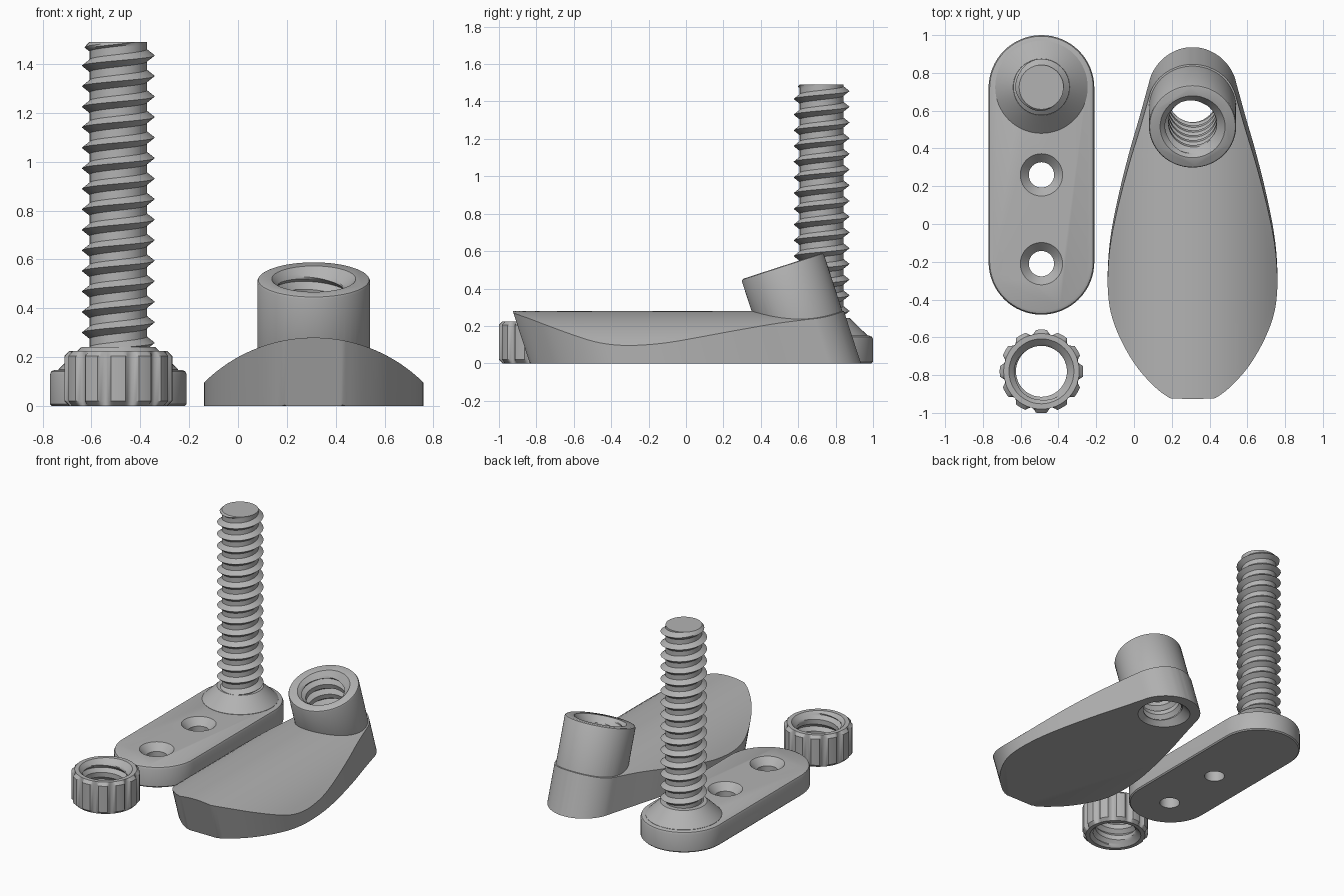
import bpy, bmesh, math
from mathutils import Matrix, Vector

cube = bpy.data.objects.get("Cube")
if cube:
    bpy.data.objects.remove(cube, do_unlink=True)

grey = bpy.data.materials.new("plain grey")
grey.use_nodes = True
colour = (0.45, 0.45, 0.45, 1)
grey.diffuse_color = colour
grey.node_tree.nodes["Principled BSDF"].inputs["Base Color"].default_value = colour

PITCH = 0.084
TILT = math.radians(18)
BOLT_X, BOLT_Y = -0.49, 0.725
NUT_Y, NUT_H = -0.78, 0.225
FOOT_X, BORE_Y = 0.31, 0.684


def finish(name, bm, matrix=Matrix()):
    bmesh.ops.recalc_face_normals(bm, faces=bm.faces)
    mesh = bpy.data.meshes.new(name)
    bm.to_mesh(mesh)
    bm.free()
    mesh.transform(matrix)
    mesh.materials.append(grey)
    ob = bpy.data.objects.new(name, mesh)
    bpy.context.collection.objects.link(ob)
    return ob


def activate(ob):
    bpy.ops.object.select_all(action='DESELECT')
    ob.select_set(True)
    bpy.context.view_layer.objects.active = ob


def combine(ob, other, operation):
    """Apply a boolean and remove the helper object."""
    other.hide_render = True
    mod = ob.modifiers.new("boolean", 'BOOLEAN')
    mod.object, mod.operation, mod.solver = other, operation, 'EXACT'
    activate(ob)
    bpy.ops.object.modifier_apply(modifier=mod.name)
    bpy.data.objects.remove(other, do_unlink=True)


def loft(bm, rings):
    """Skin closed rings of points and cap both ends."""
    rows = [[bm.verts.new(p) for p in ring] for ring in rings]
    n = len(rows[0])
    for a, b in zip(rows, rows[1:]):
        for i in range(n):
            bm.faces.new((a[i], a[(i + 1) % n], b[(i + 1) % n], b[i]))
    bm.faces.new(rows[0][::-1])
    bm.faces.new(rows[-1])


def lathe(name, profile, matrix, n=64):
    bm = bmesh.new()
    angles = [2 * math.pi * i / n for i in range(n)]
    loft(bm, [[(r * math.cos(a), r * math.sin(a), z) for a in angles] for r, z in profile])
    return finish(name, bm, matrix)


def thread(name, root, crest, length, matrix, limit, n=48, steps=10):
    """Solid helical thread; limit(radius, z) shapes the ends."""
    bm = bmesh.new()
    turns = math.ceil(length / PITCH)
    cols = []
    for i in range(n + 1):
        part, a = i / n, 2 * math.pi * (i % n) / n
        col = []
        for j in range(-steps, (turns + 1) * steps + 1):
            z = min(max((j / steps + part) * PITCH, 0), length)
            phase = (z / PITCH - part) % 1
            rise = max(0, 1 - abs(phase - 0.7) / 0.3)
            r = limit(root + (crest - root) * rise, z)
            col.append(bm.verts.new((r * math.cos(a), r * math.sin(a), z)))
        cols.append(col)
    for a, b in zip(cols, cols[1:]):
        for j in range(len(a) - 1):
            bm.faces.new((a[j], b[j], b[j + 1], a[j + 1]))
    bmesh.ops.remove_doubles(bm, verts=bm.verts, dist=1e-5)
    loose = [e for e in bm.edges if not e.link_faces]
    bmesh.ops.delete(bm, geom=loose, context='EDGES')
    rim = [e for e in bm.edges if e.is_boundary]
    bmesh.ops.holes_fill(bm, edges=rim, sides=0)
    return finish(name, bm, matrix)


def at(x, y, z=0):
    return Matrix.Translation((x, y, z))


# Mounting plate with rounded ends and countersunk holes
def stadium(inset, z, n=32):
    r, pts = 0.28 - inset, []
    for cy, start in ((0.72, 0), (-0.20, math.pi)):
        for i in range(n + 1):
            a = start + math.pi * i / n
            pts.append((BOLT_X + r * math.cos(a), cy + r * math.sin(a), z))
    return pts


bm = bmesh.new()
loft(bm, [stadium(0.008, 0), stadium(0, 0.008), stadium(0, 0.128),
          stadium(0.006, 0.142), stadium(0.02, 0.148)])
plate = finish("mounting_plate", bm)
for y in (0.26, -0.21):
    hole = lathe("hole_cutter", [(0.067, -0.02), (0.067, 0.1), (0.112, 0.148), (0.112, 0.2)],
                 at(BOLT_X, y))
    combine(plate, hole, 'DIFFERENCE')

# Conical collar and threaded post
collar = lathe("post_collar", [(0.245, 0.14), (0.245, 0.15), (0.15, 0.242)], at(BOLT_X, BOLT_Y))
post_len = 1.29
post = thread("threaded_post", 0.117, 0.149, post_len, at(BOLT_X, BOLT_Y, 0.2),
              lambda r, z: min(r, 0.118 + post_len - z))


# Locking nut with scalloped grip
def nut_ring(cap, z, n=144):
    pts = []
    for i in range(n):
        a = 2 * math.pi * i / n
        off = abs((i + 6) % 12 - 6) / 6
        r = 0.221 if off < 0.5 else 0.221 - 0.022 * math.sin((off - 0.5) * math.pi)
        r = min(r, cap)
        pts.append((r * math.sin(a), -r * math.cos(a), z))
    return pts


bm = bmesh.new()
loft(bm, [nut_ring(0.2, 0), nut_ring(0.222, 0.02),
          nut_ring(0.222, NUT_H - 0.02), nut_ring(0.2, NUT_H)])
nut = finish("locking_nut", bm, at(BOLT_X, NUT_Y))
cut_len = NUT_H + 0.02
cutter = thread("nut_thread_cutter", 0.135, 0.158, cut_len, at(BOLT_X, NUT_Y, -0.01),
                lambda r, z: max(r, 0.182 - min(z, cut_len - z)))
combine(nut, cutter, 'DIFFERENCE')

# Teardrop foot: half widths along its length, leaning forward as it rises
outline = [(0.12, -0.835), (0.19, -0.79), (0.29, -0.695), (0.37, -0.58), (0.425, -0.46),
           (0.447, -0.34), (0.447, -0.2), (0.43, -0.04), (0.39, 0.16), (0.335, 0.38),
           (0.28, 0.57)]
outline += [(0.24 * math.cos(a), BORE_Y + 0.252 * math.sin(a))
            for a in (math.radians(d) for d in (10, 25, 40, 55, 70, 80, 86))]


def smooth_path(points, steps=4):
    p = [Vector(q) for q in points]
    p = [p[0]] + p + [p[-1]]
    path = []
    for a, b, c, d in zip(p, p[1:], p[2:], p[3:]):
        for k in range(steps):
            t = k / steps
            path.append(b + 0.5 * t * (c - a + t * (2 * a - 5 * b + 4 * c - d
                        + t * (3 * (b - c) + d - a))))
    return path + [p[-1]]


def dome(x):
    return math.sqrt(0.64 ** 2 - x * x) - 0.36


ACROSS = 24
bm = bmesh.new()
top, low = [], []
for w, y in smooth_path(outline):
    xs = [w * (2 * i / ACROSS - 1) for i in range(ACROSS + 1)]
    top.append([bm.verts.new((x, y - math.tan(TILT) * dome(x), dome(x))) for x in xs])
    ends = (0, ACROSS)
    full = not low or len(low) == (len(outline) - 1) * 4
    low.append([bm.verts.new((x, y, 0)) if full or i in ends else None
                for i, x in enumerate(xs)])
for a, b in zip(top, top[1:]):
    for i in range(ACROSS):
        bm.faces.new((a[i], a[i + 1], b[i + 1], b[i]))
rim_top = top[0] + [r[-1] for r in top[1:-1]] + top[-1][::-1] + [r[0] for r in top[-2:0:-1]]
rim_low = low[0] + [r[-1] for r in low[1:-1]] + low[-1][::-1] + [r[0] for r in low[-2:0:-1]]
for i in range(len(rim_top)):
    j = (i + 1) % len(rim_top)
    bm.faces.new((rim_low[i], rim_low[j], rim_top[j], rim_top[i]))
base = bm.faces.new(rim_low[::-1])
bmesh.ops.bevel(bm, geom=list(base.edges), offset=0.012, segments=2, profile=0.5,
                affect='EDGES', clamp_overlap=False)
foot = finish("teardrop_foot", bm, at(FOOT_X, 0))

# Tilted socket with a threaded bore right through the foot
lean = at(FOOT_X, BORE_Y) @ Matrix.Rotation(TILT, 4, 'X')
TOP = 0.547
socket = lathe("socket", [(0.231, 0.12), (0.231, TOP - 0.012), (0.227, TOP - 0.004),
                          (0.219, TOP)], lean, 96)
combine(foot, socket, 'UNION')
bore_len = TOP + 0.11
cutter = thread("bore_thread_cutter", 0.128, 0.156, bore_len, lean @ at(0, 0, -0.1),
                lambda r, z: max(r, 0.182 - (bore_len - z)))
combine(foot, cutter, 'DIFFERENCE')
mouth = lathe("bore_mouth_cutter", [(0.195, -0.02), (0.125, 0.05)], at(FOOT_X, BORE_Y))
combine(foot, mouth, 'DIFFERENCE')

for ob in (plate, collar, post, nut, foot):
    activate(ob)
    bpy.ops.object.shade_smooth_by_angle(angle=math.radians(30))
